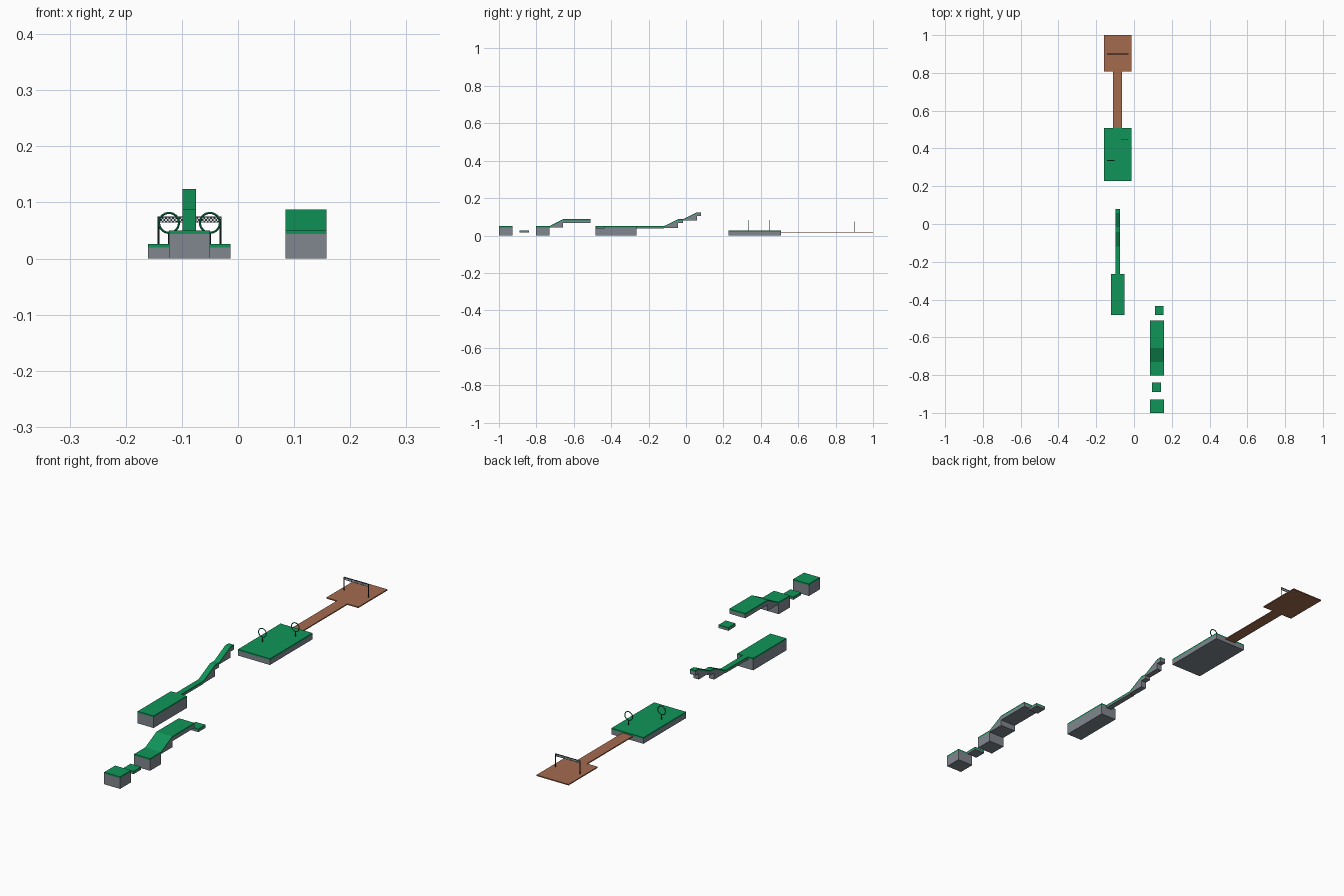
import bpy, bmesh, math

if "Cube" in bpy.data.objects:
    bpy.data.objects.remove(bpy.data.objects["Cube"])


def material(name, rgb):
    m = bpy.data.materials.new(name)
    m.diffuse_color = (*rgb, 1)
    m.use_nodes = True
    m.node_tree.nodes["Principled BSDF"].inputs["Base Color"].default_value = m.diffuse_color
    return m


GREEN = material("grass green", (0.005, 0.30, 0.10))
STONE = material("stone grey", (0.22, 0.245, 0.275))
BROWN = material("wood brown", (0.37, 0.145, 0.076))
DARK = material("dark metal", (0.02, 0.032, 0.04))
WHITE = material("banner white", (0.75, 0.75, 0.75))


def finish(bm, name, *mats):
    bmesh.ops.recalc_face_normals(bm, faces=bm.faces)
    me = bpy.data.meshes.new(name)
    bm.to_mesh(me)
    bm.free()
    for m in mats:
        me.materials.append(m)
    ob = bpy.data.objects.new(name, me)
    bpy.context.collection.objects.link(ob)
    return ob


def extrude_x(name, x0, x1, outline, mat):
    """Solid from a (y, z) outline swept across x."""
    bm = bmesh.new()
    a = bm.faces.new([bm.verts.new((x0, y, z)) for y, z in outline])
    new = bmesh.ops.extrude_face_region(bm, geom=[a])["geom"]
    for v in new:
        if isinstance(v, bmesh.types.BMVert):
            v.co.x = x1
    return finish(bm, name, mat)


def box(name, x0, x1, y0, y1, z0, z1, mat):
    return extrude_x(name, x0, x1, [(y0, z0), (y1, z0), (y1, z1), (y0, z1)], mat)


def turf(name, x0, x1, top, bottom, t=0.006):
    """Stone body with a thin grass layer following its top line."""
    under = [(y, z - t) for y, z in top]
    extrude_x(name + "_stone", x0, x1, under + bottom[::-1], STONE)
    extrude_x(name + "_grass", x0, x1, top + under[::-1], GREEN)


def turf_block(name, x0, x1, y0, y1, z0, z1):
    turf(name, x0, x1, [(y0, z1), (y1, z1)], [(y0, z0), (y1, z0)])


# right-hand course: blocks, stepping plates and a ramp
R0, R1 = 0.085, 0.158
turf_block("front_block", R0, R1, -1.0, -0.928, 0, 0.05)
turf_block("low_stepping_plate", 0.095, 0.143, -0.89, -0.84, 0.015, 0.027)
turf_block("ramp_base_block", R0, R1, -0.803, -0.73, 0, 0.05)
turf("wide_ramp", R0, R1, [(-0.73, 0.05), (-0.657, 0.087)],
     [(-0.73, 0.042), (-0.657, 0.042)])
turf_block("raised_deck", R0, R1, -0.657, -0.51, 0.067, 0.087)
turf_block("high_stepping_plate", 0.11, 0.155, -0.482, -0.435, 0.037, 0.05)

# middle course: long block, narrow beam and two narrow ramps
turf_block("long_block", -0.123, -0.05, -0.483, -0.265, 0, 0.05)
N0, N1 = -0.099, -0.075
turf_block("narrow_beam", N0, N1, -0.265, -0.118, 0.038, 0.05)
turf("lower_narrow_ramp", N0, N1, [(-0.118, 0.05), (-0.043, 0.087)],
     [(-0.118, 0.04), (-0.043, 0.04)])
turf_block("narrow_step", N0, N1, -0.043, -0.016, 0.067, 0.087)
turf("upper_narrow_ramp", N0, N1, [(-0.016, 0.087), (0.058, 0.124)],
     [(-0.016, 0.079), (0.058, 0.079)])
turf_block("narrow_top_step", N0, N1, 0.058, 0.08, 0.104, 0.124)

# wide grass platform made of six tiles
W0, WM, W1 = -0.16, -0.0865, -0.013
rows = [0.228, 0.303, 0.437, 0.508]
for i, (a, b) in enumerate(zip(rows, rows[1:])):
    turf_block(f"platform_left_tile_{i}", W0, WM, a, b, 0, 0.026)
    turf_block(f"platform_right_tile_{i}", WM, W1, a, b, 0, 0.026)

# two hoops on short stems
for side, x, y in (("left", -0.123, 0.336), ("right", -0.05, 0.448)):
    bpy.ops.mesh.primitive_torus_add(
        location=(x, y, 0.0635), rotation=(math.pi / 2, 0, 0), major_radius=0.0177,
        minor_radius=0.0019, major_segments=32, minor_segments=8)
    hoop = bpy.context.object
    hoop.name = side + "_hoop"
    hoop.data.materials.append(GREEN)
    bpy.ops.object.shade_smooth_by_angle()
    bpy.ops.mesh.primitive_cylinder_add(
        vertices=12, radius=0.0018, depth=0.02, location=(x, y, 0.035))
    stem = bpy.context.object
    stem.name = side + "_hoop_stem"
    stem.data.materials.append(DARK)
    bpy.ops.object.shade_smooth_by_angle()

# thin wooden walkway and finish deck
for i in range(3):
    box(f"walkway_{i}", -0.111, -0.063, 0.508 + i * 0.1, 0.608 + i * 0.1,
        0.015, 0.0195, BROWN)
box("finish_deck", W0, W1, 0.808, 1.0, 0.015, 0.0195, BROWN)

# finish arch: two posts, a top rail and a chequered banner
for side, x in (("left", -0.142), ("right", -0.031)):
    bpy.ops.mesh.primitive_cylinder_add(
        vertices=12, radius=0.0018, depth=0.056, location=(x, 0.9, 0.047))
    post = bpy.context.object
    post.name = side + "_arch_post"
    post.data.materials.append(DARK)
    bpy.ops.object.shade_smooth_by_angle()
box("arch_rail", -0.142, -0.031, 0.8985, 0.9015, 0.073, 0.075, DARK)

bm = bmesh.new()
cols, levels, size = 36, 3, 0.111 / 36
grid = [[bm.verts.new((-0.142 + c * size, 0.899, 0.064 + r * size))
         for c in range(cols + 1)] for r in range(levels + 1)]
for r in range(levels):
    for c in range(cols):
        f = bm.faces.new((grid[r][c], grid[r][c + 1], grid[r + 1][c + 1], grid[r + 1][c]))
        f.material_index = (r + c) % 2
banner = finish(bm, "chequered_banner", DARK, WHITE)
solid = banner.modifiers.new("thickness", "SOLIDIFY")
solid.thickness = 0.002
solid.offset = 0
